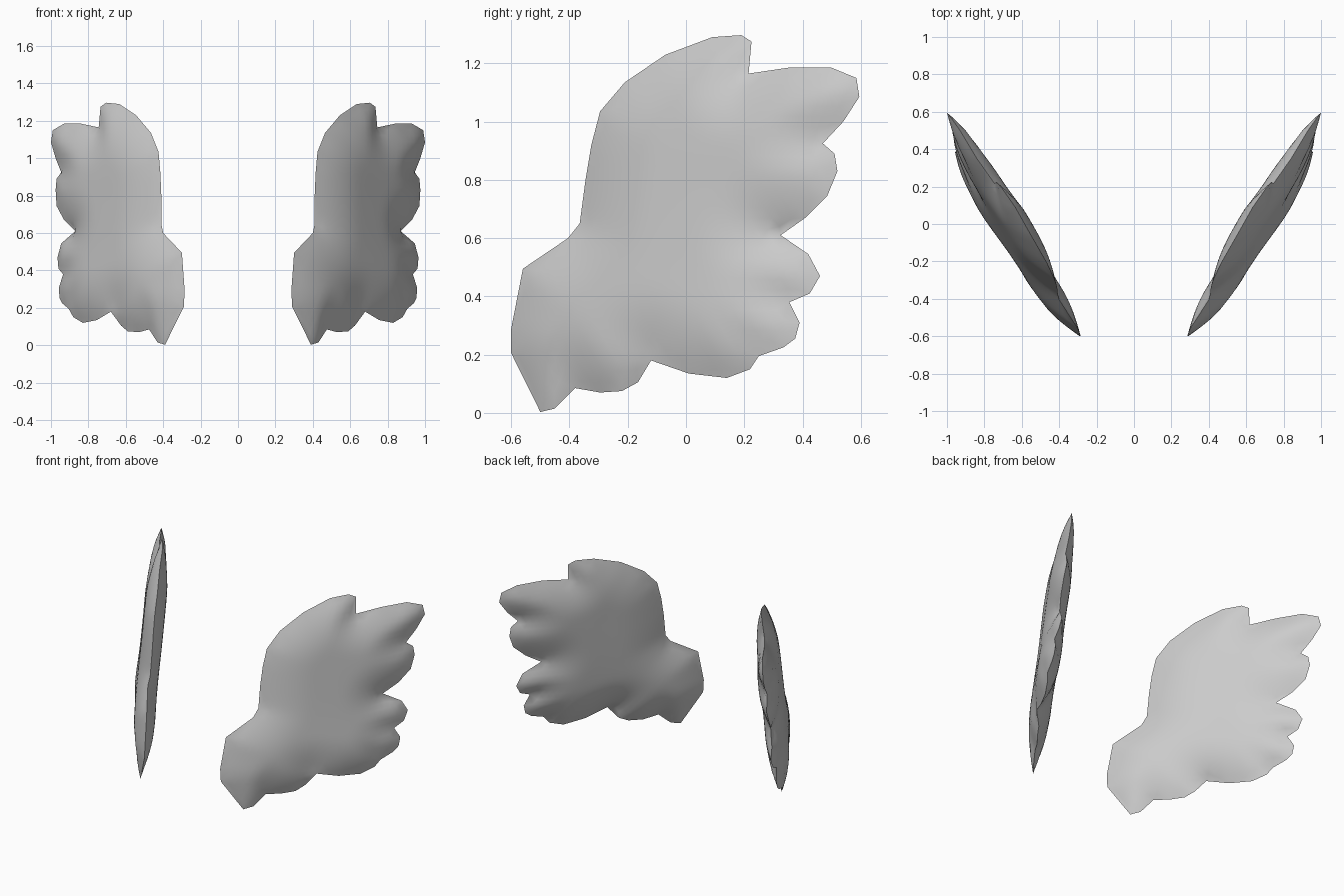
import bpy, math
from mathutils import Vector
from mathutils.geometry import delaunay_2d_cdt, intersect_point_line

if "Cube" in bpy.data.objects:
    bpy.data.objects.remove(bpy.data.objects["Cube"])

# Feathered rim of the wing (x, y, z), from the bottom tip round the feathers
RIM = [(.39, -.50, .003), (.43, -.45, .015), (.475, -.38, .085), (.53, -.295, .07),
       (.59, -.22, .075), (.625, -.165, .105), (.68, -.12, .18), (.755, .01, .135),
       (.83, .14, .12), (.88, .22, .15), (.905, .25, .195), (.94, .335, .225),
       (.955, .375, .255), (.957, .39, .31), (.935, .355, .38), (.96, .425, .41),
       (.965, .46, .47), (.945, .42, .545), (.87, .325, .61), (.93, .41, .67),
       (.97, .485, .745), (.975, .52, .83), (.97, .51, .89), (.945, .47, .925),
       (.975, .54, 1.0), (1.0, .595, 1.085), (.99, .585, 1.15), (.93, .5, 1.185),
       (.84, .35, 1.185), (.745, .215, 1.165), (.735, .225, 1.275), (.705, .19, 1.297),
       (.635, .09, 1.29), (.545, -.07, 1.23), (.465, -.21, 1.135), (.425, -.295, 1.035),
       (.415, -.325, .92), (.41, -.345, .8), (.41, -.365, .65), (.40, -.405, .6),
       (.30, -.56, .495), (.285, -.6, .29), (.29, -.6, .205)]
FLAT = [Vector((y, z)) for x, y, z in RIM]
N = len(RIM)
HALF_THICK, FALLOFF, STEP = .066, .26, .035
OUT = Vector((.86, -.5, .1)).normalized()


def rim_distance(p):
    best = 9
    for i in range(N):
        a, b = FLAT[i], FLAT[(i + 1) % N]
        q, f = intersect_point_line(p, a, b)
        q = a.lerp(b, min(max(f, 0), 1))
        best = min(best, (p - q.to_2d()).length)
    return best


def inside(p):
    hit = False
    for i in range(N):
        a, b = FLAT[i], FLAT[(i + 1) % N]
        if (a.y > p.y) != (b.y > p.y) and p.x < a.x + (p.y - a.y) * (b.x - a.x) / (b.y - a.y):
            hit = not hit
    return hit


def mid_x(p):
    # Mean value interpolation of the rim across the wing
    d = [q - p for q in FLAT]
    tans = []
    for i in range(N):
        a, b = d[i], d[(i + 1) % N]
        tans.append(math.tan(math.atan2(a.x * b.y - a.y * b.x, a.dot(b)) / 2))
    w = [(tans[i - 1] + tans[i]) / d[i].length for i in range(N)]
    return sum(w[i] * RIM[i][0] for i in range(N)) / sum(w)


# Fill the outline with an even lattice of points
points = list(FLAT)
for j in range(40):
    for i in range(40):
        p = Vector((-.62 + (i + .5 * (j % 2)) * STEP, j * STEP))
        if inside(p) and rim_distance(p) > .014:
            points.append(p)
edges = [(i, (i + 1) % N) for i in range(N)]
flat, _, tris, *_ = delaunay_2d_cdt(points, edges, [], 1, 1e-6)

# Two bulging skins sharing a knife-edged rim
verts, outer, inner = [], [], []
for p in flat:
    d = rim_distance(p)
    if d < 1e-4:
        k = min(range(N), key=lambda n: (FLAT[n] - p).length)
        outer.append(len(verts))
        inner.append(len(verts))
        verts.append(Vector(RIM[k]))
    else:
        t = HALF_THICK * (1 - (1 - min(d / FALLOFF, 1)) ** 2)
        m = Vector((mid_x(p), p.x, p.y))
        outer.append(len(verts))
        inner.append(len(verts) + 1)
        verts += [m + OUT * t, m - OUT * t]
faces = [[outer[i] for i in f] for f in tris] + [[inner[i] for i in reversed(f)] for f in tris]


def make_wing(name, side):
    mesh = bpy.data.meshes.new(name)
    fs = faces if side > 0 else [f[::-1] for f in faces]
    mesh.from_pydata([(v.x * side, v.y, v.z) for v in verts], [], fs)
    ob = bpy.data.objects.new(name, mesh)
    bpy.context.collection.objects.link(ob)
    # Soften the feather ridges on the skins, leaving the rim in place
    group = ob.vertex_groups.new(name="skin")
    group.add([i for i in set(outer + inner) if i not in set(outer) & set(inner)], 1, 'ADD')
    smooth = ob.modifiers.new("soften", 'SMOOTH')
    smooth.factor, smooth.iterations, smooth.vertex_group = .5, 3, "skin"
    bpy.ops.object.select_all(action='DESELECT')
    ob.select_set(True)
    bpy.context.view_layer.objects.active = ob
    bpy.ops.object.shade_smooth_by_angle(angle=math.radians(40))


make_wing("right_wing", 1)
make_wing("left_wing", -1)
